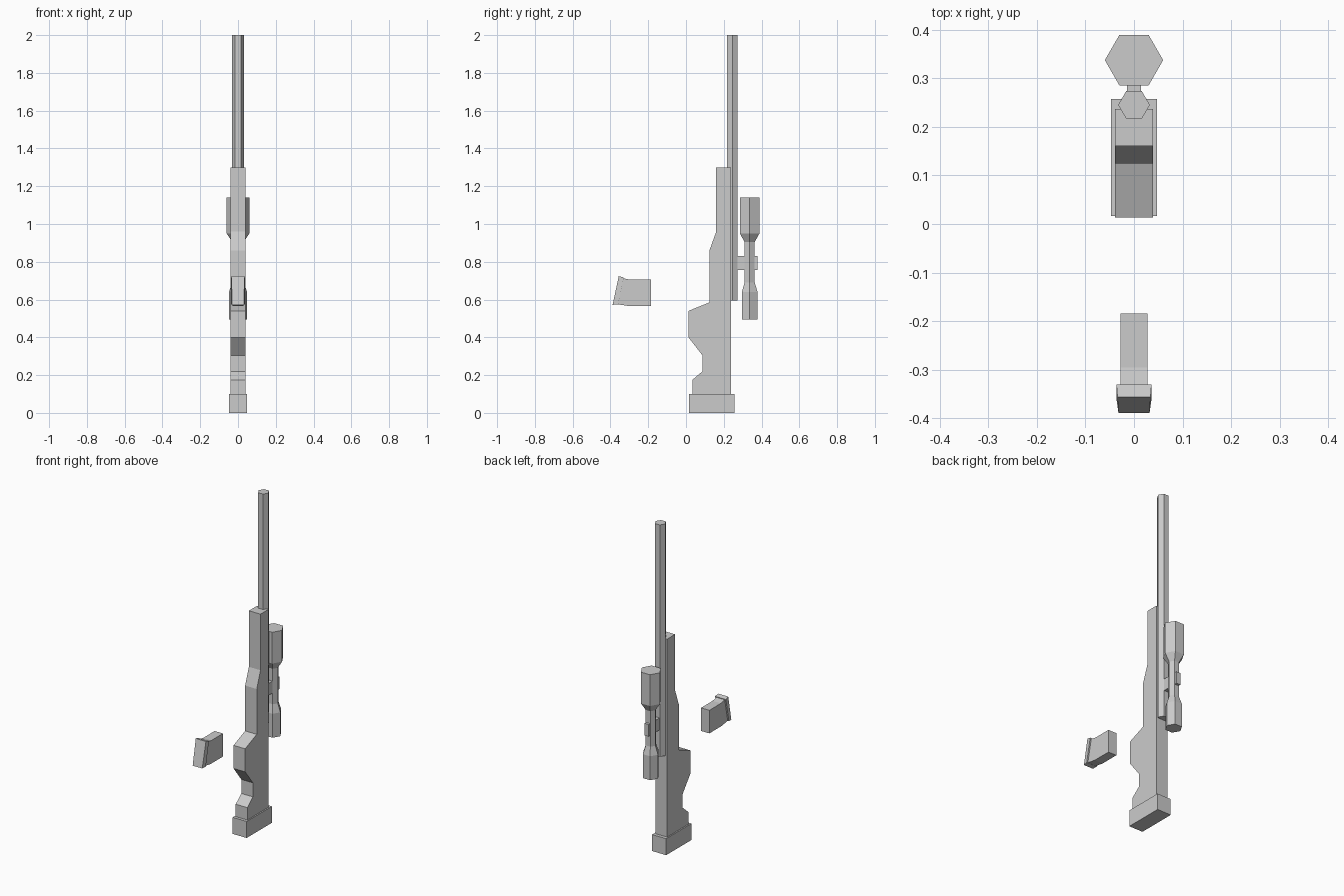
import bpy, bmesh, math

if "Cube" in bpy.data.objects:
    bpy.data.objects.remove(bpy.data.objects["Cube"])


def finish(name, bm):
    bmesh.ops.recalc_face_normals(bm, faces=bm.faces[:])
    me = bpy.data.meshes.new(name)
    bm.to_mesh(me)
    bm.free()
    ob = bpy.data.objects.new(name, me)
    bpy.context.collection.objects.link(ob)
    return ob


def slab(name, profile, half):
    """Side profile (y, z) spread to +-half in x; half may vary per point."""
    halves = half if isinstance(half, list) else [half] * len(profile)
    bm = bmesh.new()
    left, right = [[bm.verts.new((s * h, y, z)) for (y, z), h in zip(profile, halves)]
                   for s in (-1, 1)]
    bm.faces.new(left)
    bm.faces.new(right)
    n = len(profile)
    for i in range(n):
        j = (i + 1) % n
        bm.faces.new((left[i], left[j], right[j], right[i]))
    return finish(name, bm)


def rect(y0, y1, z0, z1):
    return [(y0, z0), (y1, z0), (y1, z1), (y0, z1)]


def hex_tube(name, y, sections):
    """Six-sided upright tube through (radius, z) sections."""
    bm = bmesh.new()
    rings = [[bm.verts.new((r * math.cos(k * math.pi / 3), y + r * math.sin(k * math.pi / 3), z))
              for k in range(6)] for r, z in sections]
    bm.faces.new(rings[0])
    bm.faces.new(rings[-1])
    for a, b in zip(rings, rings[1:]):
        for k in range(6):
            m = (k + 1) % 6
            bm.faces.new((a[k], a[m], b[m], b[k]))
    return finish(name, bm)


# Stock with grip cut-out, and the butt pad it stands on
slab("stock", [(0.237, 0.10), (0.237, 1.30), (0.16, 1.30), (0.16, 0.96),
               (0.124, 0.86), (0.124, 0.585), (0.013, 0.54), (0.013, 0.40),
               (0.087, 0.305), (0.087, 0.22), (0.034, 0.175), (0.034, 0.10)], 0.039)
slab("butt_pad", rect(0.016, 0.257, 0.0, 0.10), 0.047)

# Barrel
hex_tube("barrel", 0.245, [(0.0325, 0.595), (0.0325, 2.0)])

# Scope and its thin mount
hex_tube("scope", 0.337, [(0.048, 0.495), (0.048, 0.64), (0.031, 0.69),
                          (0.031, 0.905), (0.06, 0.95), (0.06, 1.14)])
slab("scope_mount", rect(0.26, 0.379, 0.757, 0.83), 0.014)

# Detached magazine with tilted base plate
slab("magazine", [(-0.184, 0.565), (-0.184, 0.705), (-0.295, 0.705),
                  (-0.338, 0.714), (-0.367, 0.576), (-0.30, 0.565)], 0.028)
slab("magazine_base", [(-0.3885, 0.572), (-0.356, 0.724), (-0.33, 0.717), (-0.36, 0.574)],
     [0.032, 0.034, 0.036, 0.036])
